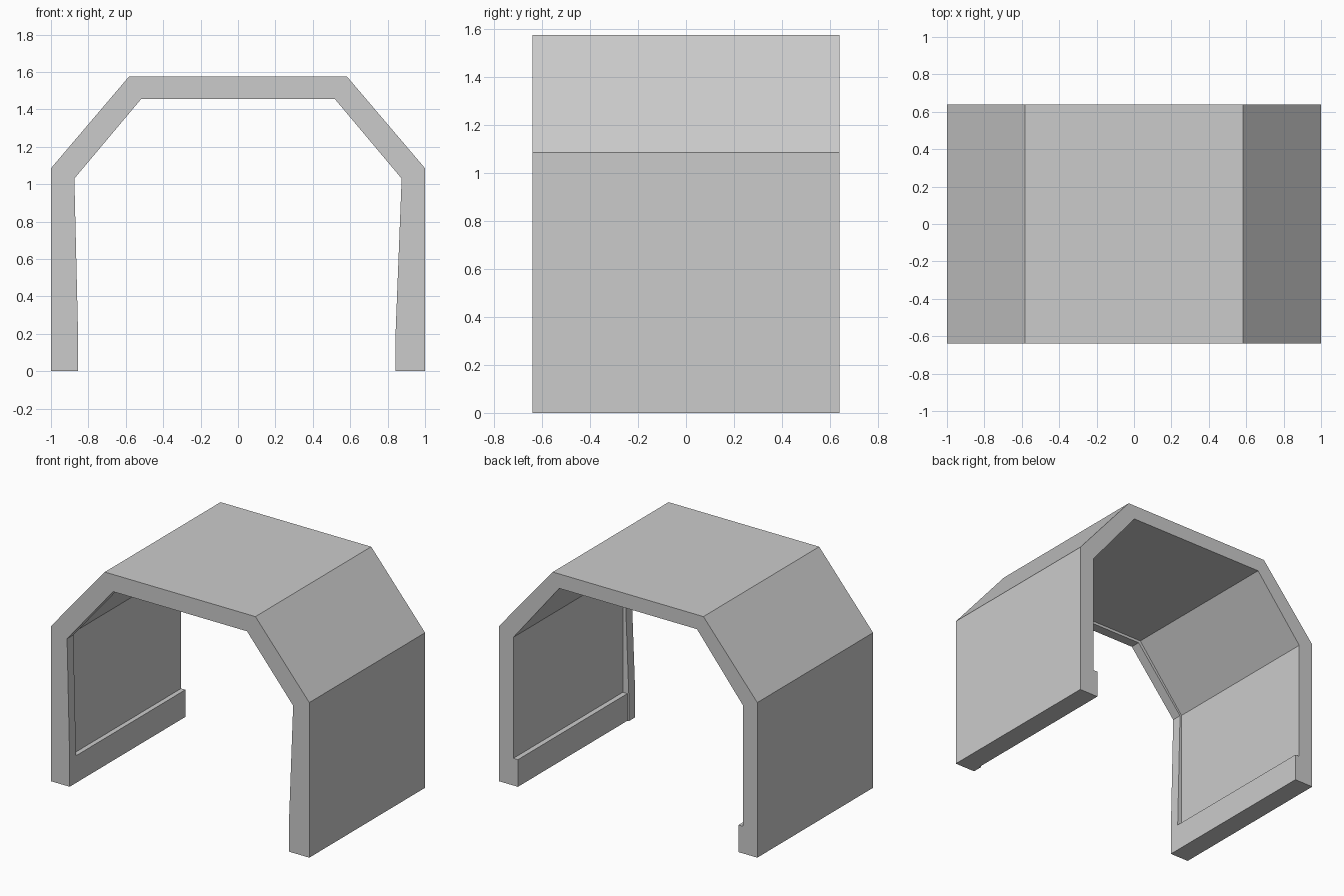
import bpy, bmesh

if "Cube" in bpy.data.objects:
    bpy.data.objects.remove(bpy.data.objects["Cube"])

OUTER = [(1.0, 0.0), (1.0, 1.085), (0.583, 1.575)]
Y_FRONT, Y_STEP, Y_BACK = -0.64, -0.57, 0.64
SILL_Z = 0.19


def profile(inner_right, inner_left):
    """Closed arch outline: outer left-to-right, then inner right-to-left."""
    left = [(-x, z) for x, z in OUTER]
    return (left + OUTER[::-1] + inner_right
            + [(-x, z) for x, z in inner_left[::-1]])


def rim_side(foot):
    # tapered leg of the front rim, listed from the foot up
    return [(foot, 0), (foot, SILL_Z), (foot, SILL_Z), (0.875, 1.03), (0.518, 1.455)]


def body_side(foot):
    # sill step and recessed wall behind the rim
    return [(foot, 0), (foot, SILL_Z), (0.888, SILL_Z), (0.888, 1.037), (0.533, 1.474)]


rim = profile(rim_side(0.842), rim_side(0.855))
body = profile(body_side(0.853), body_side(0.855))

# Loft the two profiles along y; the change of profile forms the rim's step
bm = bmesh.new()
sections = [(rim, Y_FRONT), (rim, Y_STEP), (body, Y_STEP), (body, Y_BACK)]
loops = [[bm.verts.new((x, y, z)) for x, z in prof] for prof, y in sections]
n = len(rim)
for a, b in zip(loops, loops[1:]):
    for i in range(n):
        j = (i + 1) % n
        bm.faces.new((a[i], a[j], b[j], b[i]))
bm.faces.new(loops[0][::-1])
bm.faces.new(loops[-1])

# Clean up coincident points and fix normals
bmesh.ops.remove_doubles(bm, verts=bm.verts[:], dist=1e-4)
bmesh.ops.dissolve_degenerate(bm, dist=1e-4, edges=bm.edges[:])
bmesh.ops.recalc_face_normals(bm, faces=bm.faces[:])

mesh = bpy.data.meshes.new("arched_shell")
bm.to_mesh(mesh)
bm.free()
bpy.context.collection.objects.link(bpy.data.objects.new("arched_shell", mesh))
